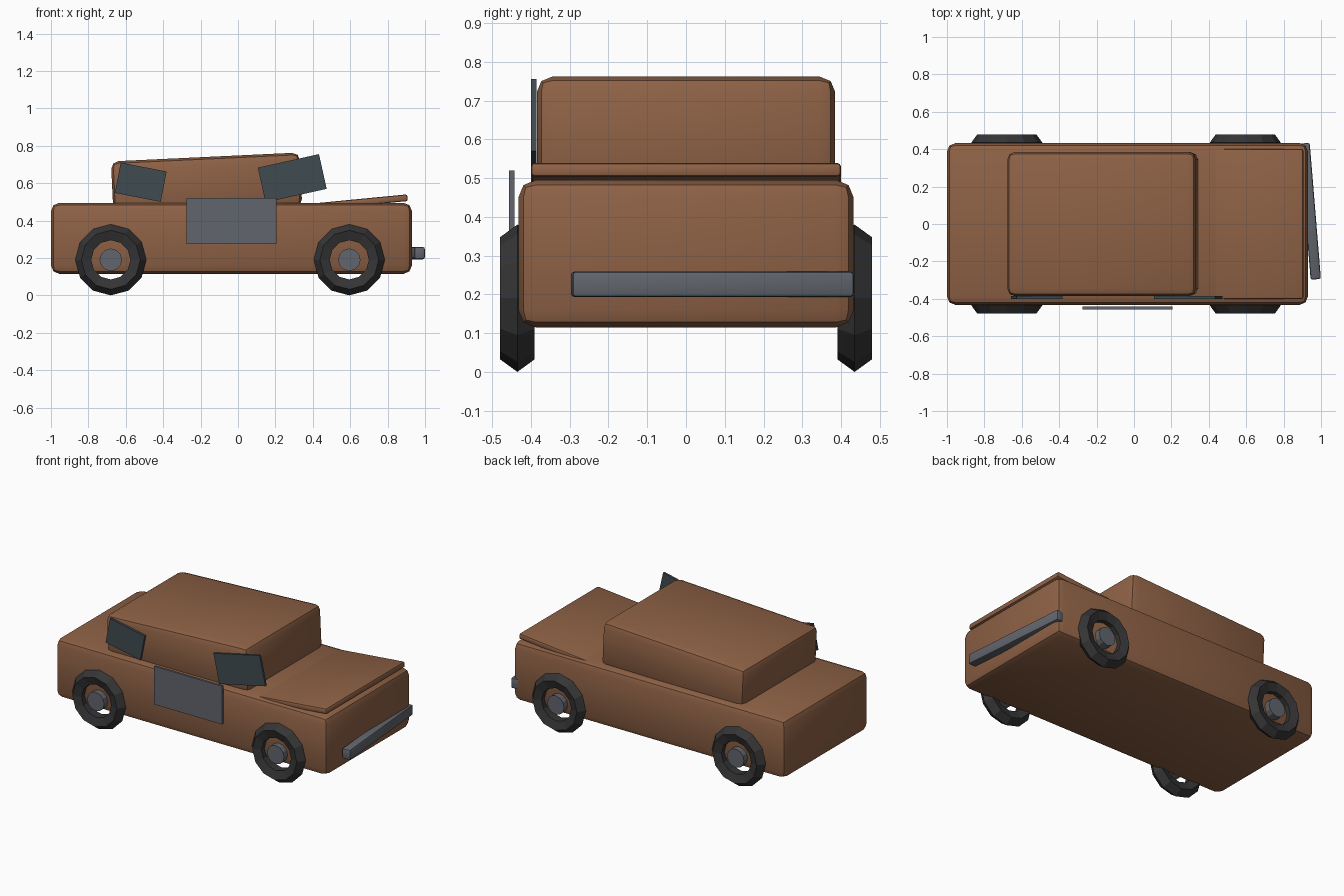
import bpy, bmesh
from math import radians, cos, sin, tau
from mathutils import Matrix

if "Cube" in bpy.data.objects:
    bpy.data.objects.remove(bpy.data.objects["Cube"])


def material(name, rgb):
    m = bpy.data.materials.new(name)
    m.diffuse_color = (*rgb, 1)
    m.use_nodes = True
    m.node_tree.nodes["Principled BSDF"].inputs["Base Color"].default_value = m.diffuse_color
    return m


PAINT = material("brown paint", (0.27, 0.12, 0.06))
RUBBER = material("rubber", (0.035, 0.035, 0.037))
METAL = material("grey metal", (0.12, 0.13, 0.15))
GLASS = material("dark glass", (0.05, 0.07, 0.08))


def finish(name, bm, mat, loc, rot=(0, 0, 0), smooth=False):
    bmesh.ops.recalc_face_normals(bm, faces=bm.faces)
    me = bpy.data.meshes.new(name)
    bm.to_mesh(me)
    bm.free()
    me.materials.append(mat)
    if smooth:
        me.polygons.foreach_set("use_smooth", [True] * len(me.polygons))
        me.set_sharp_from_angle(angle=radians(35))
    ob = bpy.data.objects.new(name, me)
    ob.location = loc
    ob.rotation_euler = [radians(a) for a in rot]
    bpy.context.collection.objects.link(ob)
    return ob


def box(name, size, loc, mat, rot=(0, 0, 0), bevel=0.0):
    bm = bmesh.new()
    bmesh.ops.create_cube(bm, size=1)
    bmesh.ops.scale(bm, vec=size, verts=bm.verts)
    if bevel:
        bmesh.ops.bevel(bm, geom=bm.edges[:], offset=bevel, segments=2,
                        profile=0.5, affect='EDGES')
    return finish(name, bm, mat, loc, rot, smooth=bevel > 0)


def tyre(name, loc, side, major=0.143, minor=0.047, n=12, m=5):
    bm = bmesh.new()
    rings = []
    for i in range(n):
        a = tau * i / n
        ring = []
        for j in range(m):
            b = tau * j / m
            r = major + minor * cos(b)
            ring.append(bm.verts.new((r * cos(a), side * minor * sin(b), r * sin(a))))
        rings.append(ring)
    for i in range(n):
        p, q = rings[i], rings[(i + 1) % n]
        for j in range(m):
            k = (j + 1) % m
            bm.faces.new((p[j], q[j], q[k], p[k]))
    return finish(name, bm, RUBBER, loc)


def hub(name, loc):
    bm = bmesh.new()
    bmesh.ops.create_cone(bm, cap_ends=True, segments=12, radius1=0.06,
                          radius2=0.06, depth=0.07,
                          matrix=Matrix.Rotation(radians(90), 4, 'X'))
    return finish(name, bm, METAL, loc)


# Body, tilted cabin and slightly open hood
box("body", (1.93, 0.865, 0.38), (-0.035, 0, 0.305), PAINT, bevel=0.045)
box("cabin", (1.01, 0.77, 0.29), (-0.168, 0, 0.595), PAINT, (0, -2.7, 0), 0.04)
box("hood", (0.48, 0.80, 0.036), (0.667, 0, 0.499), PAINT, (0, -5.5, 0), 0.01)

# Crooked windows and loose door on the front side only
box("rear_window", (0.25, 0.014, 0.165), (-0.52, -0.393, 0.605), GLASS, (0, 11, 0))
box("front_window", (0.335, 0.014, 0.19), (0.29, -0.393, 0.626), GLASS, (0, -12.5, 0))
box("door", (0.48, 0.014, 0.245), (-0.035, -0.449, 0.397), METAL)

# Bumper hanging away at one end
box("bumper", (0.055, 0.73, 0.066), (0.942, 0.068, 0.226), METAL, (0, 0, 4.7), 0.01)

# Wheels
for end, x in (("rear", -0.68), ("front", 0.595)):
    for label, side in (("right", -1), ("left", 1)):
        loc = (x, side * 0.435, 0.19)
        tyre(f"{end}_{label}_tyre", loc, side)
        hub(f"{end}_{label}_hub", loc)
